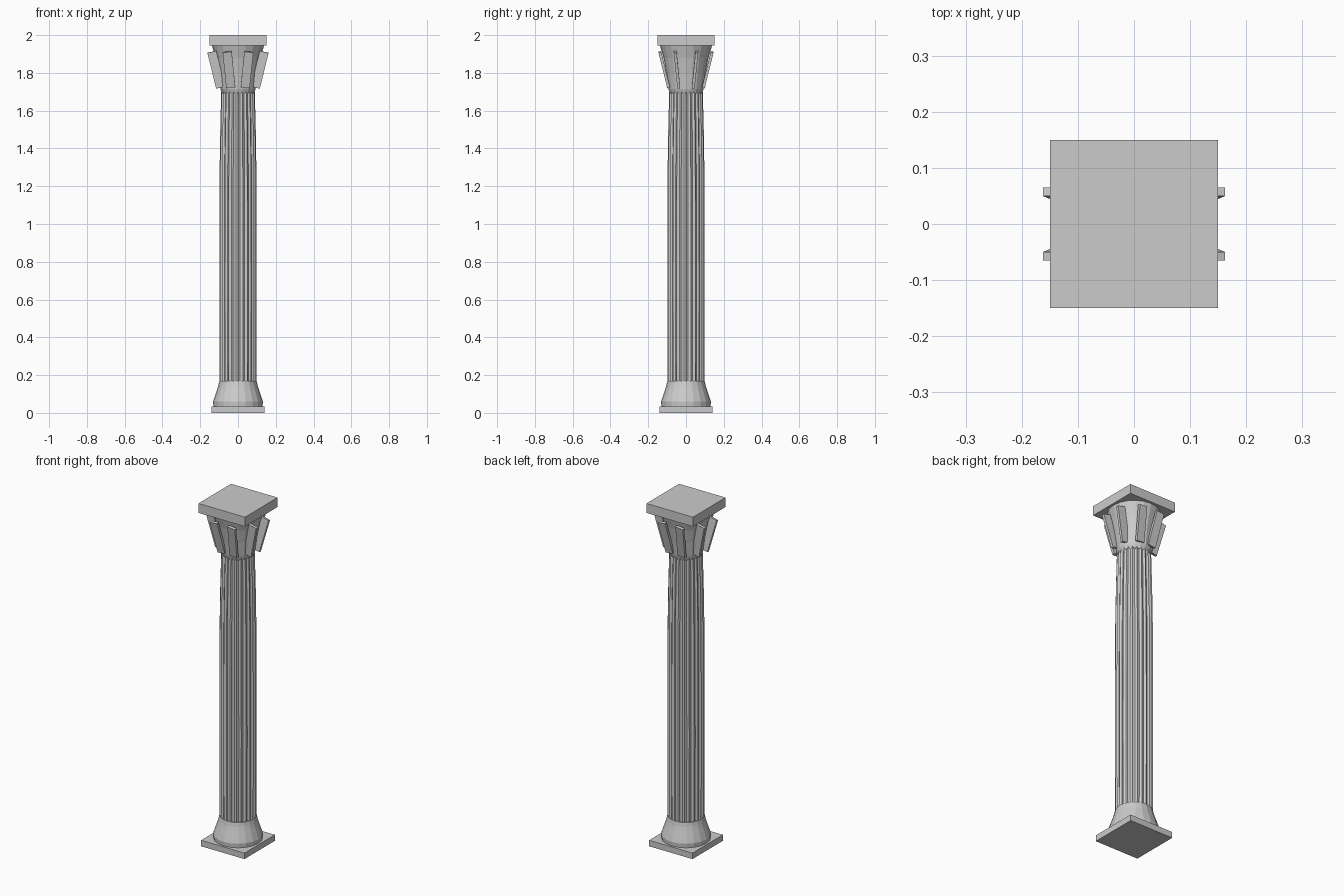
import bpy, bmesh
from math import sin, cos, pi
from mathutils import Matrix, Vector

if "Cube" in bpy.data.objects:
    bpy.data.objects.remove(bpy.data.objects["Cube"])


def finish(name, bm):
    bmesh.ops.recalc_face_normals(bm, faces=bm.faces)
    mesh = bpy.data.meshes.new(name)
    bm.to_mesh(mesh)
    bm.free()
    ob = bpy.data.objects.new(name, mesh)
    bpy.context.collection.objects.link(ob)
    return ob


def box(name, size, matrix):
    bm = bmesh.new()
    bmesh.ops.create_cube(bm, size=1, matrix=matrix @ Matrix.Diagonal((*size, 1)))
    return finish(name, bm)


def loft(name, profile, sides, scale=lambda i: 1.0):
    """Stack rings of (radius, z); scale(i) shapes the cross-section."""
    bm = bmesh.new()
    rings = []
    for r, z in profile:
        rings.append([bm.verts.new((r * scale(i) * cos(2 * pi * i / sides),
                                    r * scale(i) * sin(2 * pi * i / sides), z))
                      for i in range(sides)])
    for a, b in zip(rings, rings[1:]):
        for i in range(sides):
            j = (i + 1) % sides
            bm.faces.new((a[i], a[j], b[j], b[i]))
    bm.faces.new(rings[0])
    bm.faces.new(rings[-1])
    return finish(name, bm)


# Square slabs at bottom and top
box("plinth", (0.28, 0.28, 0.035), Matrix.Translation((0, 0, 0.0175)))
box("abacus", (0.30, 0.30, 0.055), Matrix.Translation((0, 0, 1.9725)))

# Flared round base
loft("base", [(0.13, 0.035), (0.132, 0.06), (0.122, 0.09), (0.11, 0.125),
              (0.104, 0.145), (0.099, 0.168)], 20)

# Fluted shaft: sharp ridges with scooped channels, narrowing near the top
FLUTE = (1.0, 0.945, 0.92, 0.945)
loft("shaft", [(0.098, 0.16), (0.099, 0.65), (0.098, 1.25), (0.094, 1.5),
               (0.089, 1.70)], 24 * 4, lambda i: FLUTE[i % 4])

# Capital bell
loft("capital_bell", [(0.085, 1.69), (0.093, 1.715), (0.104, 1.80),
                      (0.119, 1.88), (0.138, 1.945)], 20)

# Eight flat leaves leaning outward, all keeping their broad side to the front
for k in range(8):
    a = pi / 8 + k * pi / 4
    lean = Matrix.Rotation(0.26, 4, Vector((-sin(a), cos(a), 0)))
    place = Matrix.Translation((0.125 * cos(a), 0.125 * sin(a), 1.817))
    box(f"leaf_{k + 1}", (0.048, 0.015, 0.195), place @ lean)
